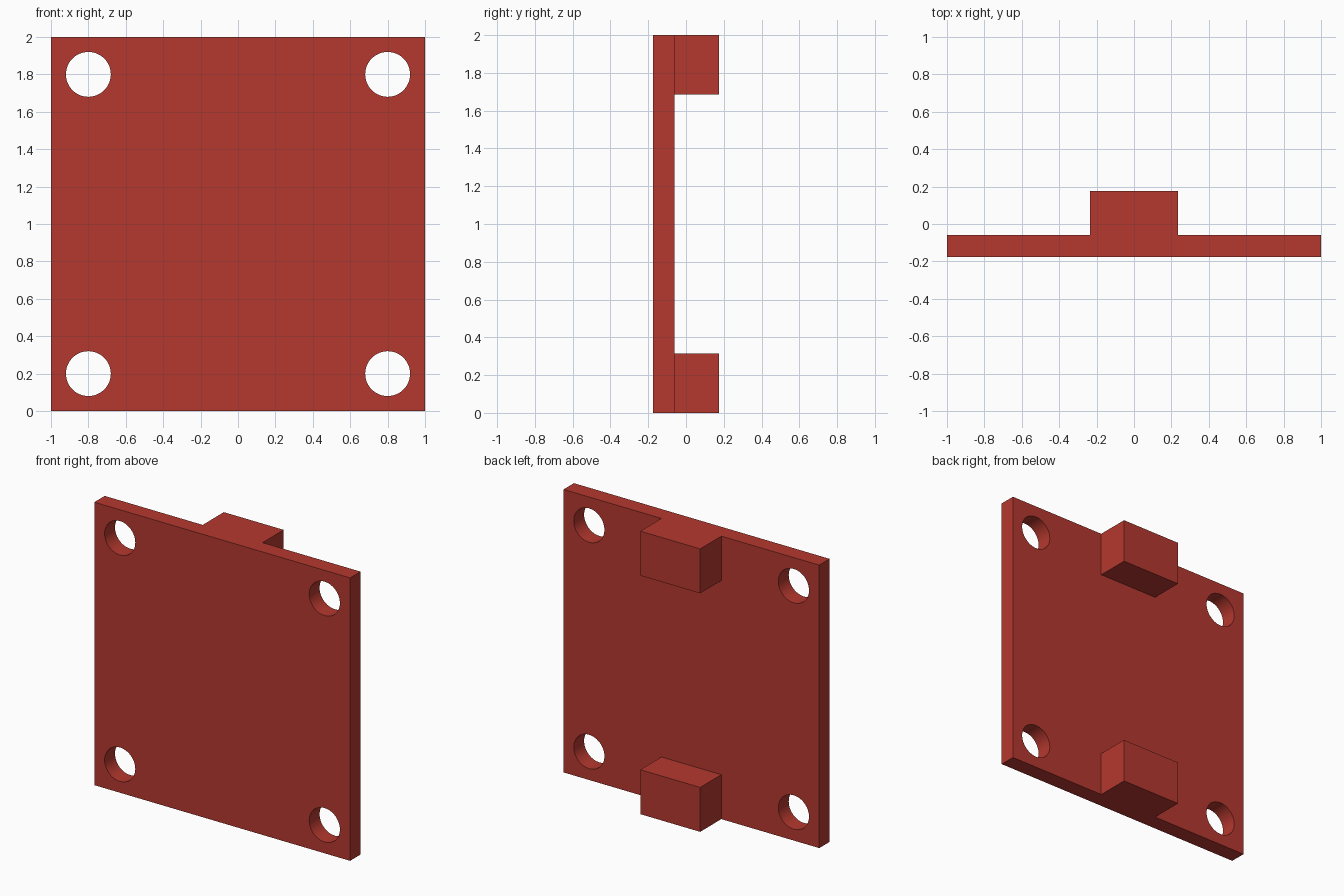
import bpy, bmesh
from math import radians
from mathutils import Matrix

if "Cube" in bpy.data.objects:
    bpy.data.objects.remove(bpy.data.objects["Cube"])

FRONT, BACK, TAB_BACK = -0.176, -0.06, 0.176


def finish(name, bm):
    mesh = bpy.data.meshes.new(name)
    bm.to_mesh(mesh)
    bm.free()
    obj = bpy.data.objects.new(name, mesh)
    bpy.context.collection.objects.link(obj)
    return obj


def add_box(bm, x, y, z):
    size = [b - a for a, b in (x, y, z)]
    mid = [(a + b) / 2 for a, b in (x, y, z)]
    bmesh.ops.create_cube(bm, size=1, matrix=Matrix.Translation(mid) @ Matrix.Diagonal((*size, 1)))


def boolean(target, tool, operation):
    mod = target.modifiers.new(tool.name, 'BOOLEAN')
    mod.object, mod.operation, mod.solver = tool, operation, 'EXACT'
    bpy.context.view_layer.objects.active = target
    bpy.ops.object.modifier_apply(modifier=mod.name)
    bpy.data.objects.remove(tool)


# Square plate
bm = bmesh.new()
add_box(bm, (-1, 1), (FRONT, BACK), (0, 2))
plate = finish("mounting_plate", bm)

# Rear tabs, flush with the top and bottom edges
bm = bmesh.new()
for z in ((0, 0.314), (1.686, 2)):
    add_box(bm, (-0.234, 0.234), (BACK - 0.05, TAB_BACK), z)
boolean(plate, finish("rear_tabs", bm), 'UNION')

# Corner bolt holes
bm = bmesh.new()
for x in (-0.8, 0.8):
    for z in (0.2, 1.8):
        bmesh.ops.create_cone(bm, cap_ends=True, segments=48, radius1=0.12, radius2=0.12, depth=1,
                              matrix=Matrix.Translation((x, 0, z)) @ Matrix.Rotation(radians(90), 4, 'X'))
boolean(plate, finish("bolt_holes", bm), 'DIFFERENCE')

# Merge leftover coplanar faces
bm = bmesh.new()
bm.from_mesh(plate.data)
bmesh.ops.dissolve_limit(bm, angle_limit=radians(1), verts=bm.verts[:], edges=bm.edges[:])
bm.to_mesh(plate.data)
bm.free()

# Smooth hole walls with sharp rims
plate.select_set(True)
bpy.context.view_layer.objects.active = plate
bpy.ops.object.shade_smooth_by_angle(angle=radians(30))

# Red finish
red = bpy.data.materials.new("red")
red.diffuse_color = (0.46, 0.04, 0.028, 1)
red.use_nodes = True
red.node_tree.nodes["Principled BSDF"].inputs["Base Color"].default_value = red.diffuse_color
plate.data.materials.clear()
plate.data.materials.append(red)
